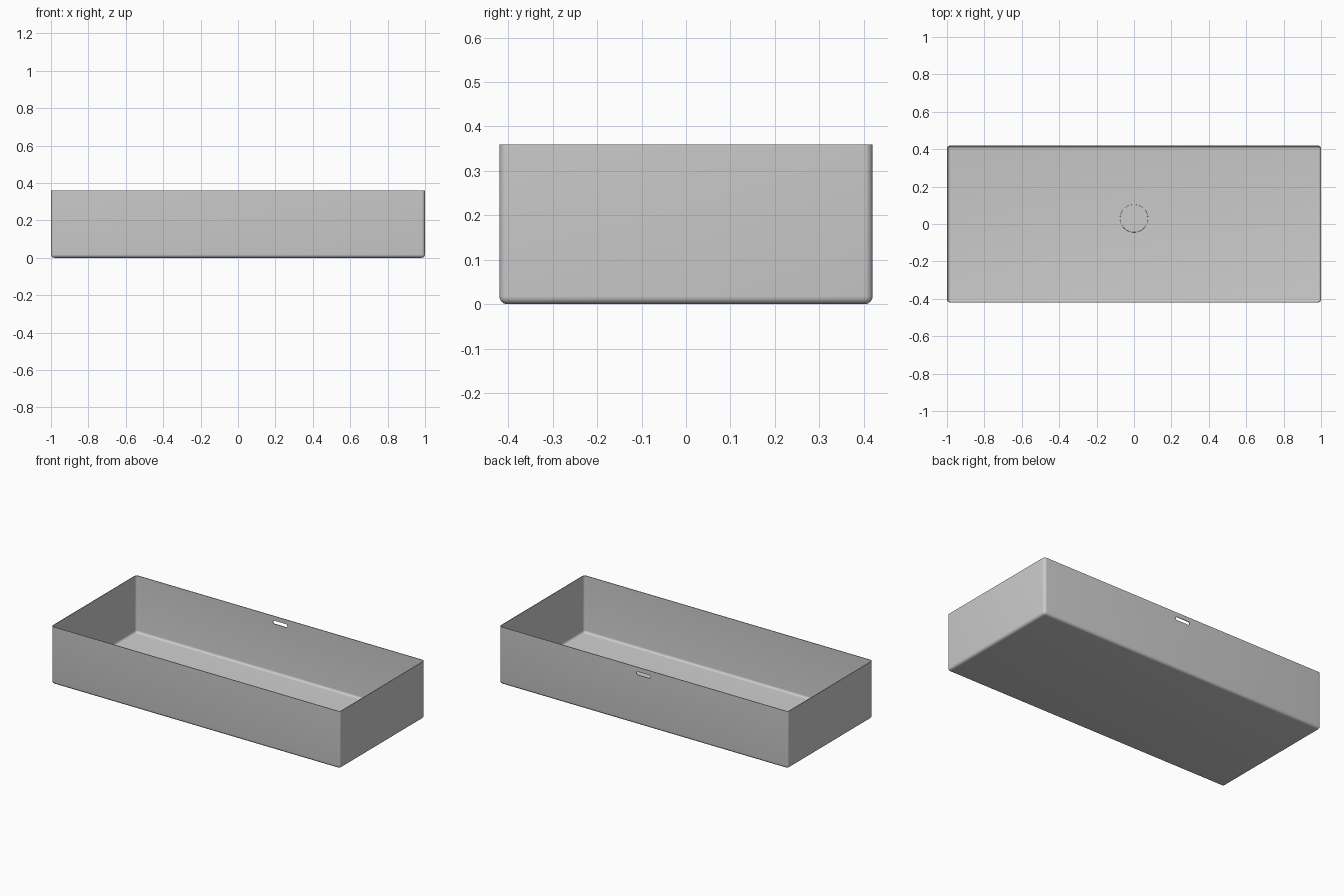
import bpy, bmesh, math
from mathutils import Matrix

if "Cube" in bpy.data.objects:
    bpy.data.objects.remove(bpy.data.objects["Cube"])

W, D, H = 2.0, 0.84, 0.36     # outer size
R, T = 0.018, 0.004           # edge radius, sheet thickness


def new_object(name, bm):
    bmesh.ops.recalc_face_normals(bm, faces=bm.faces)
    mesh = bpy.data.meshes.new(name)
    bm.to_mesh(mesh)
    bm.free()
    obj = bpy.data.objects.new(name, mesh)
    bpy.context.collection.objects.link(obj)
    return obj


def smooth(obj):
    bpy.ops.object.select_all(action='DESELECT')
    obj.select_set(True)
    bpy.context.view_layer.objects.active = obj
    bpy.ops.object.shade_smooth_by_angle(angle=math.radians(35))


# Basin: box with rounded corners and base, open at the top, thin walls
bm = bmesh.new()
bmesh.ops.create_cube(bm, size=1, matrix=Matrix.Translation((0, 0, H / 2)) @ Matrix.Diagonal((W, D, H, 1)))
edges = [e for e in bm.edges if min(v.co.z for v in e.verts) < H / 2]
bmesh.ops.bevel(bm, geom=edges, offset=R, segments=6, profile=0.5, affect='EDGES')
top = [f for f in bm.faces if all(v.co.z > H - 1e-4 for v in f.verts)]
bmesh.ops.delete(bm, geom=top, context='FACES_ONLY')
basin = new_object("basin", bm)
shell = basin.modifiers.new("thickness", 'SOLIDIFY')
shell.thickness, shell.offset = T, -1

# Overflow slot through the back wall: rounded-end bar as cutter
bm = bmesh.new()
half, r = 0.04, 0.01
ring = []
for side in (1, -1):
    for i in range(9):
        a = -math.pi / 2 + math.pi * i / 8
        ring.append(bm.verts.new((side * (half + r * math.cos(a)), D / 2 - 0.04, 0.322 + side * r * math.sin(a))))
face = bm.faces.new(ring)
ext = bmesh.ops.extrude_face_region(bm, geom=[face])
bmesh.ops.translate(bm, vec=(0, 0.08, 0), verts=[v for v in ext['geom'] if isinstance(v, bmesh.types.BMVert)])
cutter = new_object("overflow_cutter", bm)
cut = basin.modifiers.new("overflow", 'BOOLEAN')
cut.operation, cut.solver, cut.object = 'DIFFERENCE', 'EXACT', cutter

bpy.ops.object.select_all(action='DESELECT')
basin.select_set(True)
bpy.context.view_layer.objects.active = basin
for name in ("thickness", "overflow"):
    bpy.ops.object.modifier_apply(modifier=name)
bpy.data.objects.remove(cutter)
smooth(basin)

# Drain cover: thin disc lying on the basin floor
bm = bmesh.new()
bmesh.ops.create_cone(bm, cap_ends=True, segments=48, radius1=0.075, radius2=0.074, depth=0.003,
                      matrix=Matrix.Translation((0, 0.03, T + 0.001)))
smooth(new_object("drain_cover", bm))
